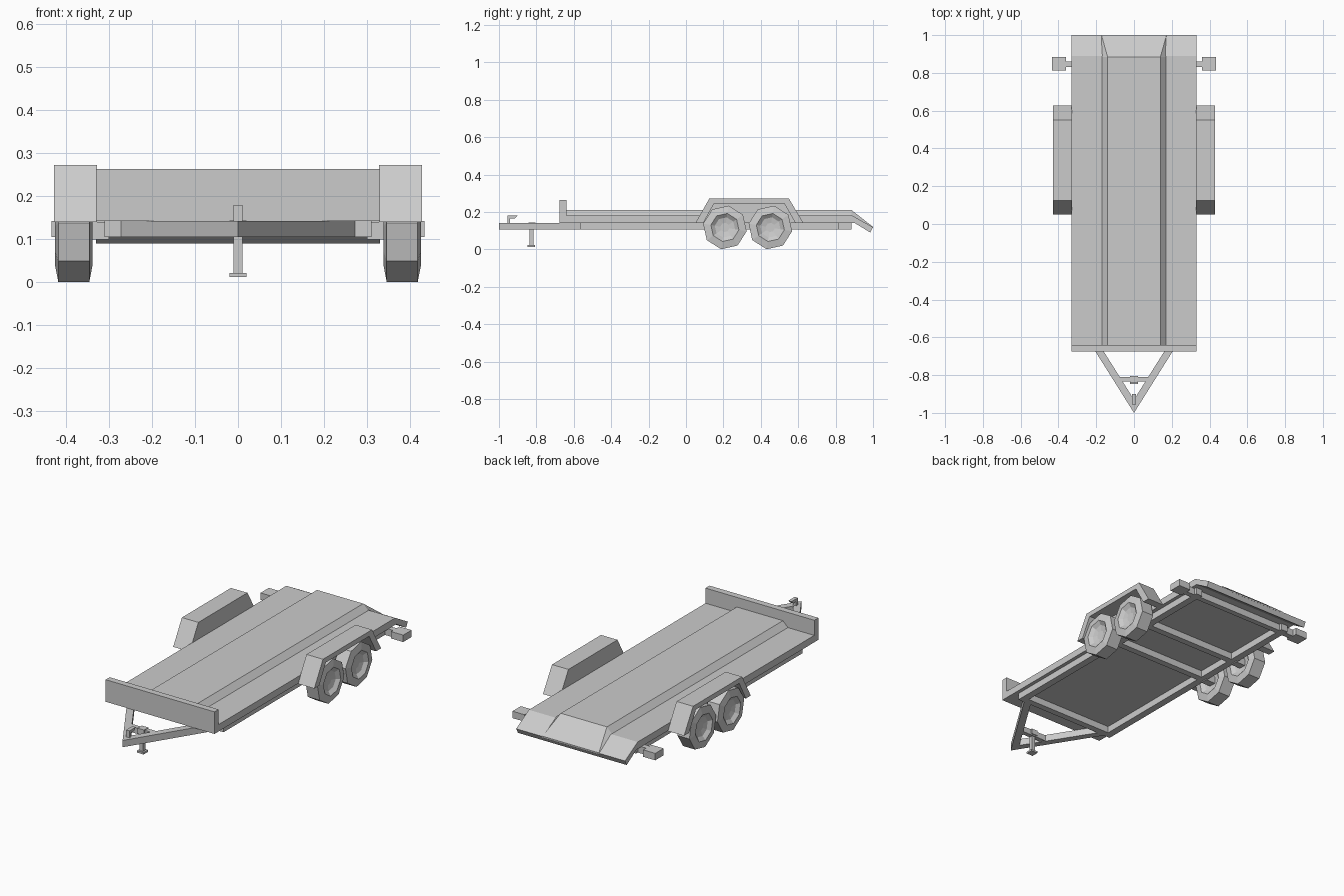
import bpy, bmesh, math
from mathutils import Vector, Matrix

cube = bpy.data.objects.get("Cube")
if cube:
    bpy.data.objects.remove(cube, do_unlink=True)

grey = bpy.data.materials.new("plain grey")
grey.use_nodes = True
grey.diffuse_color = (0.6, 0.6, 0.6, 1)
grey.node_tree.nodes["Principled BSDF"].inputs["Base Color"].default_value = (0.6, 0.6, 0.6, 1)


def finish(name, bm):
    bmesh.ops.recalc_face_normals(bm, faces=bm.faces)
    mesh = bpy.data.meshes.new(name)
    bm.to_mesh(mesh)
    bm.free()
    mesh.materials.append(grey)
    obj = bpy.data.objects.new(name, mesh)
    bpy.context.collection.objects.link(obj)
    return obj


def box(name, x, y, z):
    """Box from (min, max) pairs."""
    bm = bmesh.new()
    bmesh.ops.create_cube(bm, size=1)
    for v in bm.verts:
        v.co = Vector([(a + b) / 2 + c * (b - a) for (a, b), c in zip((x, y, z), v.co)])
    return finish(name, bm)


def prism(name, points, offset):
    """Planar outline extruded along an offset."""
    bm = bmesh.new()
    face = bm.faces.new([bm.verts.new(p) for p in points])
    new = bmesh.ops.extrude_face_region(bm, geom=[face], use_keep_orig=True)
    bmesh.ops.translate(bm, vec=offset, verts=[g for g in new["geom"] if isinstance(g, bmesh.types.BMVert)])
    return finish(name, bm)


def side_prism(name, outline, x0, x1):
    return prism(name, [(x0, y, z) for y, z in outline], (x1 - x0, 0, 0))


# Deck slab with sloping tail
side_prism("deck", [(-0.675, 0.142), (0.9, 0.142), (0.985, 0.09), (1, 0.118),
                    (0.89, 0.18), (-0.675, 0.18)], -0.33, 0.33)

# Raised centre with bevelled sides, tapering away at the tail
bm = bmesh.new()
sections = []
for y, low, high, half in ((-0.64, 0.175, 0.21, 0.14), (0.885, 0.175, 0.21, 0.14), (1, 0.112, 0.12, 0.172)):
    sections.append([bm.verts.new(p) for p in
                     ((-0.175, y, low), (-half, y, high), (half, y, high), (0.175, y, low))])
for a, b in zip(sections, sections[1:]):
    for i in range(4):
        j = (i + 1) % 4
        bm.faces.new((a[i], a[j], b[j], b[i]))
bm.faces.new(sections[0])
bm.faces.new(sections[-1])
finish("raised_deck_centre", bm)

box("headboard", (-0.33, 0.33), (-0.675, -0.64), (0.142, 0.263))

# Under-frame
FRAME_Z = (0.105, 0.143)
for name, y in (("front", -0.55), ("front_axle", 0.208), ("rear_axle", 0.451)):
    box(name + "_crossmember", (-0.31, 0.31), (y - 0.018, y + 0.018), FRAME_Z)
box("rear_light_beam", (-0.37, 0.37), (0.83, 0.86), FRAME_Z)

# Drawbar cross piece, jack and coupler
box("drawbar_brace", (-0.09, 0.09), (-0.835, -0.81), (0.108, 0.14))
box("jack_collar", (-0.02, 0.02), (-0.842, -0.805), (0.115, 0.144))
box("jack_leg", (-0.01, 0.01), (-0.838, -0.816), (0.018, 0.13))
box("jack_foot", (-0.02, 0.02), (-0.847, -0.807), (0.012, 0.022))
side_prism("coupler_hook", [(-0.955, 0.14), (-0.94, 0.14), (-0.94, 0.165), (-0.915, 0.165),
                            (-0.9, 0.18), (-0.955, 0.18)], -0.01, 0.01)


def wheel(name, x, y, side):
    """Eight-sided tyre with dished rims."""
    half = [(0.118, 0.036), (0.076, 0.044), (0.055, 0.028), (0.025, 0.022)]
    profile = [(r, -h) for r, h in reversed(half)] + half
    bm = bmesh.new()
    rings = []
    for r, h in profile:
        ring = []
        for i in range(8):
            a = math.radians(-10 + 45 * i)
            ring.append(bm.verts.new((x + side * h, y + r * math.cos(a), 0.117 + r * math.sin(a))))
        rings.append(ring)
    for a, b in zip(rings, rings[1:]):
        for i in range(8):
            j = (i + 1) % 8
            bm.faces.new((a[i], a[j], b[j], b[i]))
    bm.faces.new(rings[0])
    bm.faces.new(rings[-1])
    finish(name, bm)


# Paired parts
outer = [(0.05, 0.14), (0.125, 0.272), (0.55, 0.272), (0.628, 0.14)]
inner = [(0.585, 0.14), (0.525, 0.245), (0.15, 0.245), (0.092, 0.14)]
for side, label in ((1, "left"), (-1, "right")):
    def span(a, b):
        return tuple(sorted((side * a, side * b)))

    box(label + "_frame_rail", span(0.27, 0.31), (-0.568, 0.875), FRAME_Z)
    prism(label + "_drawbar", [(0, -1, 0.105), (side * 0.272, -0.567, 0.105),
                               (side * 0.228, -0.567, 0.105), (0, -0.93, 0.105)], (0, 0, 0.037))
    box(label + "_light_bar", span(0.36, 0.433), (0.813, 0.885), FRAME_Z)
    side_prism(label + "_fender", outer + inner, side * 0.33, side * 0.428)
    side_prism(label + "_fender_skirt", outer, side * 0.328, side * 0.335)
    for pos, y in (("front", 0.208), ("rear", 0.451)):
        wheel(f"{label}_{pos}_wheel", side * 0.3815, y, side)
        box(f"{label}_{pos}_axle_stub", span(0.3, 0.365), (y - 0.02, y + 0.02), (0.1, 0.14))
